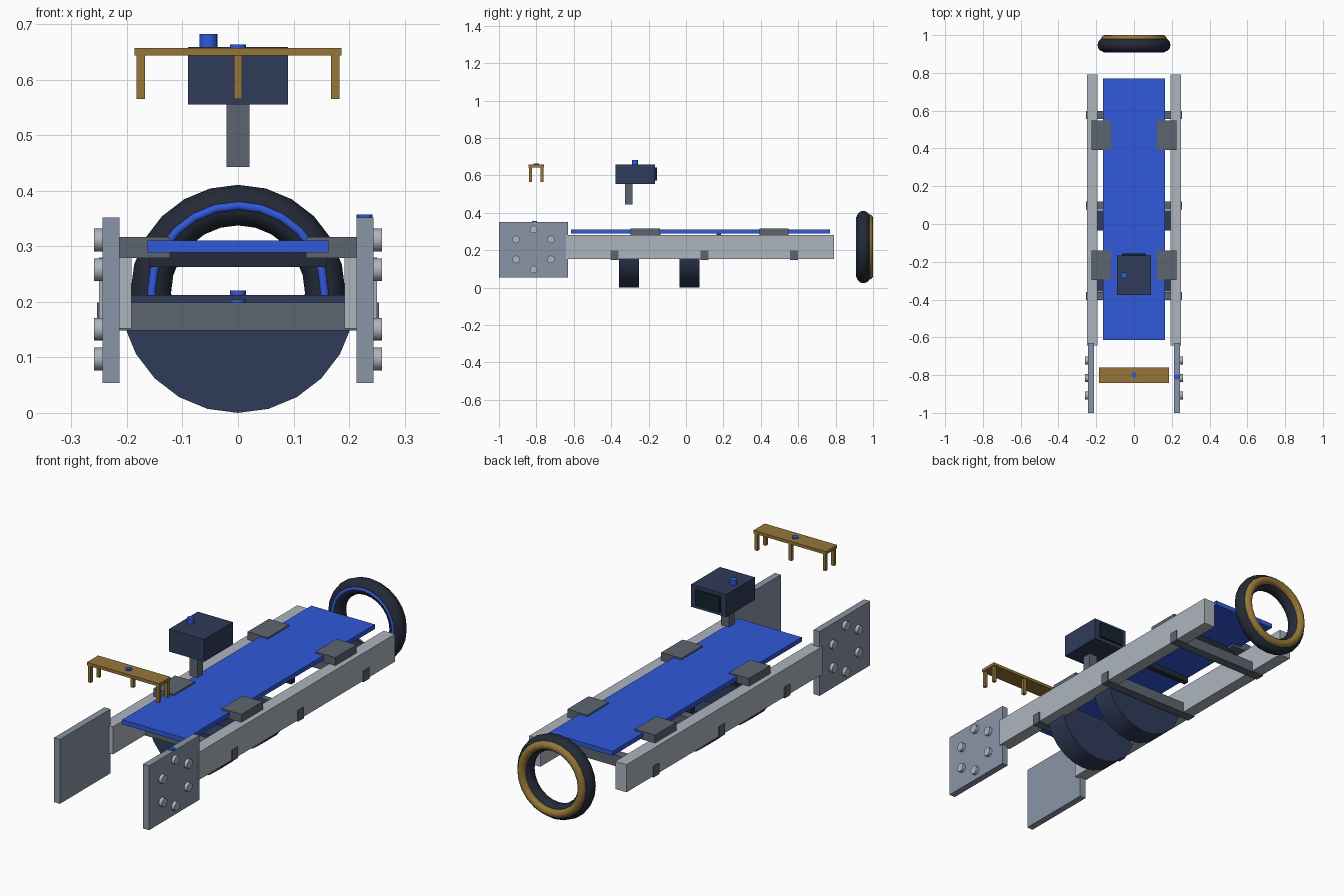
import bpy, bmesh, math
from mathutils import Vector

if "Cube" in bpy.data.objects:
    bpy.data.objects.remove(bpy.data.objects["Cube"])


def material(name, rgb):
    m = bpy.data.materials.new(name)
    m.diffuse_color = (*rgb, 1)
    m.use_nodes = True
    m.node_tree.nodes["Principled BSDF"].inputs["Base Color"].default_value = m.diffuse_color
    return m


BLUE = material("blue", (0.03, 0.10, 0.70))
NAVY = material("navy", (0.028, 0.044, 0.10))
RUBBER = material("rubber", (0.017, 0.023, 0.038))
GOLD = material("gold", (0.30, 0.18, 0.04))
LIGHT = material("light_grey", (0.42, 0.46, 0.52))
STEEL = material("steel", (0.25, 0.30, 0.38))
DARK = material("dark_grey", (0.11, 0.13, 0.16))
GLASS = material("glass", (0.005, 0.018, 0.03))


def finish(name, mat, smooth=False):
    ob = bpy.context.object
    ob.name = name
    ob.data.materials.append(mat)
    if smooth:
        bpy.ops.object.shade_smooth_by_angle(angle=math.radians(35))
    return ob


def box(name, x, y, z, mat):
    """Box from (min, max) pairs."""
    bpy.ops.mesh.primitive_cube_add(size=1, location=[(a + b) / 2 for a, b in (x, y, z)])
    bpy.context.object.scale = [b - a for a, b in (x, y, z)]
    bpy.ops.object.transform_apply(location=False, rotation=False, scale=True)
    return finish(name, mat)


def cylinder(name, loc, r, depth, mat, axis="z", verts=16):
    rot = {"x": (0, math.pi / 2, 0), "y": (math.pi / 2, 0, 0), "z": (0, 0, 0)}[axis]
    bpy.ops.mesh.primitive_cylinder_add(vertices=verts, radius=r, depth=depth,
                                        location=loc, rotation=rot)
    return finish(name, mat, True)


def ring(name, y, major, minor, mat):
    bpy.ops.mesh.primitive_torus_add(major_radius=major, minor_radius=minor,
                                     major_segments=24, minor_segments=12,
                                     location=(0, y, 0.217), rotation=(math.pi / 2, 0, 0))
    return finish(name, mat, True)


def button(name, x, y, z_top, r=0.0145, h=0.016):
    cylinder(name, (x, y, z_top - h / 2), r, h, BLUE)


# Side rails, end plates with bolt circles, and deck clamps
for s, side in ((-1, "left"), (1, "right")):
    def span(a, b):
        return tuple(sorted((s * a, s * b)))
    box(f"rail_{side}", span(0.192, 0.25), (-0.642, 0.792), (0.152, 0.28), LIGHT)
    box(f"end_plate_{side}", span(0.213, 0.244), (-1.0, -0.63), (0.054, 0.352), STEEL)
    for i in range(6):
        a = math.radians(90 + 60 * i)
        cylinder(f"bolt_{side}_{i}",
                 (s * 0.248, -0.815 + 0.107 * math.cos(a), 0.204 + 0.107 * math.sin(a)),
                 0.0205, 0.022, LIGHT, "x")
    for i, y in enumerate((-0.218, 0.47)):
        box(f"clamp_{side}_{i}", span(0.122, 0.225), (y - 0.078, y + 0.078),
            (0.279, 0.317), DARK)
button("plate_button", 0.228, -0.81, 0.357)

# Cross members through the rails
for i, y in enumerate((-0.382, 0.098, 0.578)):
    box(f"cross_member_{i}", (-0.254, 0.254), (y - 0.021, y + 0.021), (0.148, 0.199), DARK)
button("cross_member_button", 0, -0.382, 0.204)

# Deck and the rubber strips below it
box("deck", (-0.163, 0.163), (-0.615, 0.77), (0.289, 0.31), BLUE)
for i, y in enumerate((-0.15, 0.175, 0.5)):
    box(f"rubber_strip_{i}", (-0.16, 0.16), (y - 0.0125, y + 0.0125), (0.263, 0.289), RUBBER)


# Half-round drums with flat tops
def half_drum(name, y, r=0.212, depth=0.106):
    ob = cylinder(name, (0, 0, 0), r, depth, NAVY, "y", 24)
    bpy.ops.object.transform_apply(location=False, rotation=True, scale=False)
    bm = bmesh.new()
    bm.from_mesh(ob.data)
    cut = bmesh.ops.bisect_plane(bm, geom=bm.verts[:] + bm.edges[:] + bm.faces[:], dist=1e-4,
                                 plane_co=Vector(), plane_no=Vector((0, 0, 1)),
                                 clear_outer=True)
    edges = [e for e in bm.edges if e.is_boundary]
    bmesh.ops.holes_fill(bm, edges=edges, sides=0)
    bmesh.ops.recalc_face_normals(bm, faces=bm.faces[:])
    bm.to_mesh(ob.data)
    bm.free()
    bpy.ops.object.shade_smooth_by_angle(angle=math.radians(35))
    ob.location = (0, y, r)


half_drum("drum_front", -0.304)
half_drum("drum_middle", 0.018)
button("drum_button", 0, -0.304, 0.22)

# Rear ring with blue and gold trims
ring("tyre", 0.948, 0.157, 0.0365, RUBBER)
ring("tyre_front_trim", 0.916, 0.156, 0.008, BLUE)
ring("tyre_rear_trim", 0.981, 0.155, 0.019, GOLD)

# Console on its post
box("console_post", (-0.021, 0.021), (-0.327, -0.285), (0.443, 0.556), DARK)
box("console_body", (-0.09, 0.09), (-0.377, -0.166), (0.555, 0.659), NAVY)
box("console_screen", (-0.063, 0.063), (-0.167, -0.156), (0.572, 0.643), GLASS)
button("console_button", -0.053, -0.272, 0.682, 0.016, 0.026)

# Small bench
box("bench_top", (-0.186, 0.186), (-0.842, -0.759), (0.643, 0.657), GOLD)
for i, (x, y) in enumerate(((-0.175, -0.832), (0.175, -0.832),
                            (-0.175, -0.77), (0.175, -0.77), (0, -0.77))):
    box(f"bench_leg_{i}", (x - 0.0075, x + 0.0075), (y - 0.0075, y + 0.0075),
        (0.565, 0.644), GOLD)
button("bench_button", 0, -0.8, 0.663)
